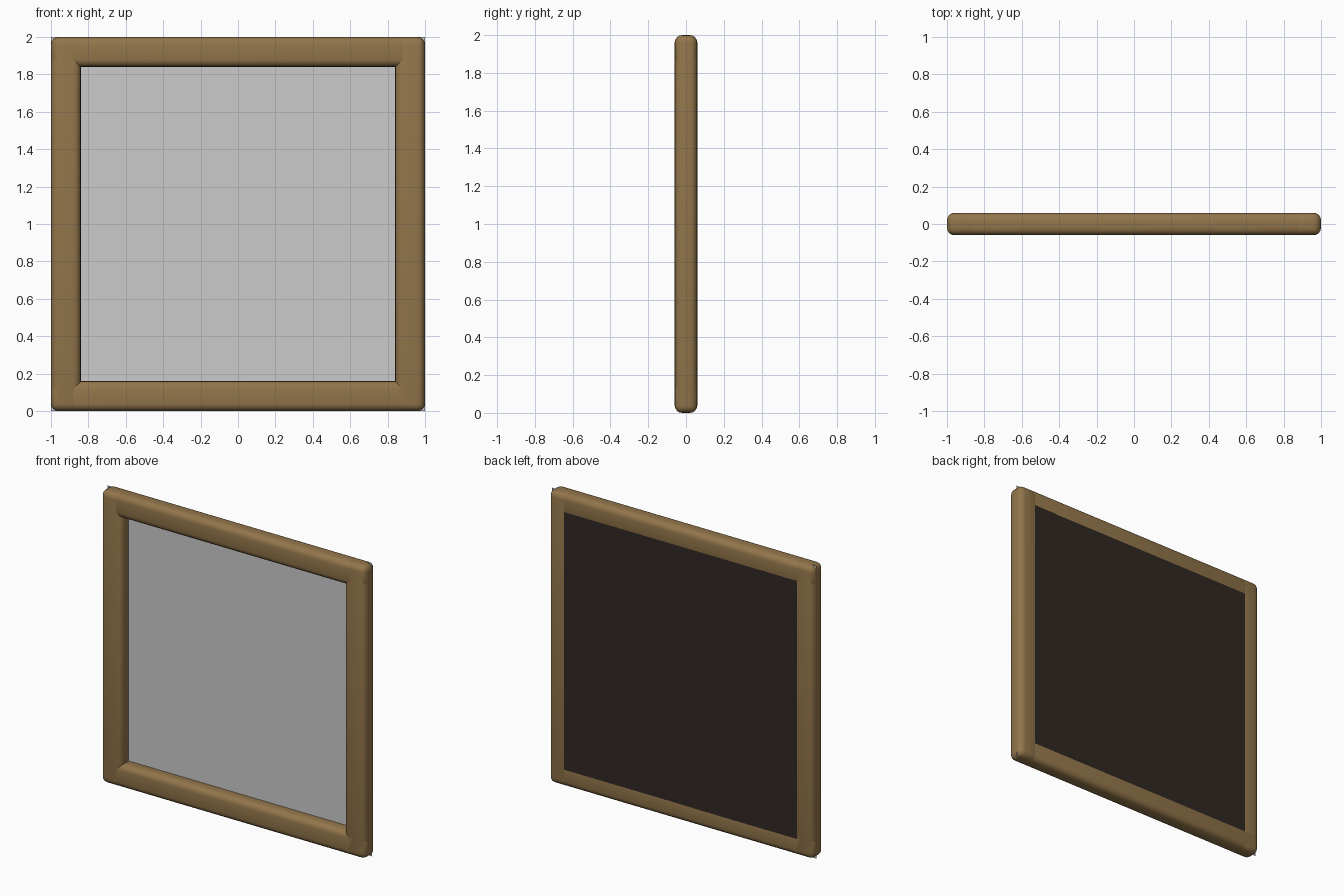
import bpy, math

if "Cube" in bpy.data.objects:
    bpy.data.objects.remove(bpy.data.objects["Cube"])


def material(name, rgb):
    m = bpy.data.materials.new(name)
    m.diffuse_color = (*rgb, 1)
    m.use_nodes = True
    m.node_tree.nodes["Principled BSDF"].inputs["Base Color"].default_value = m.diffuse_color
    return m


wood = material("wood", (0.29, 0.18, 0.07))
dark = material("dark_backing", (0.03, 0.021, 0.017))


def box(name, loc, size, mat=None, bevel=0.0):
    bpy.ops.mesh.primitive_cube_add(size=1, location=loc)
    o = bpy.context.object
    o.name = name
    o.scale = size
    bpy.ops.object.transform_apply(location=False, rotation=False, scale=True)
    if mat:
        o.data.materials.append(mat)
    if bevel:
        mod = o.modifiers.new("rounding", 'BEVEL')
        mod.width = bevel
        mod.segments = 4
        bpy.ops.object.modifier_apply(modifier=mod.name)
        bpy.ops.object.shade_smooth_by_angle(angle=math.radians(35))
    return o


W, D, R = 0.16, 0.12, 0.04  # bar width, depth, edge rounding

# Four rounded frame bars, overlapping at the corners
for side, s in (("left", -1), ("right", 1)):
    box(f"{side}_frame_bar", (s * (1 - W / 2), 0, 1), (W, D, 2), wood, R)
for side, s in (("bottom", -1), ("top", 1)):
    box(f"{side}_frame_bar", (0, 0, 1 + s * (1 - W / 2)), (2, D, W), wood, R)

# Thin grey reflective sheet reaching the outer edges of the frame
bpy.ops.mesh.primitive_plane_add(size=2, location=(0, 0.02, 1),
                                 rotation=(math.radians(90), 0, 0))
bpy.context.object.name = "mirror_sheet"

# Dark backing board flush with the back of the frame
box("backing_board", (0, 0.045, 1), (1.765, 0.03, 1.765), dark)
